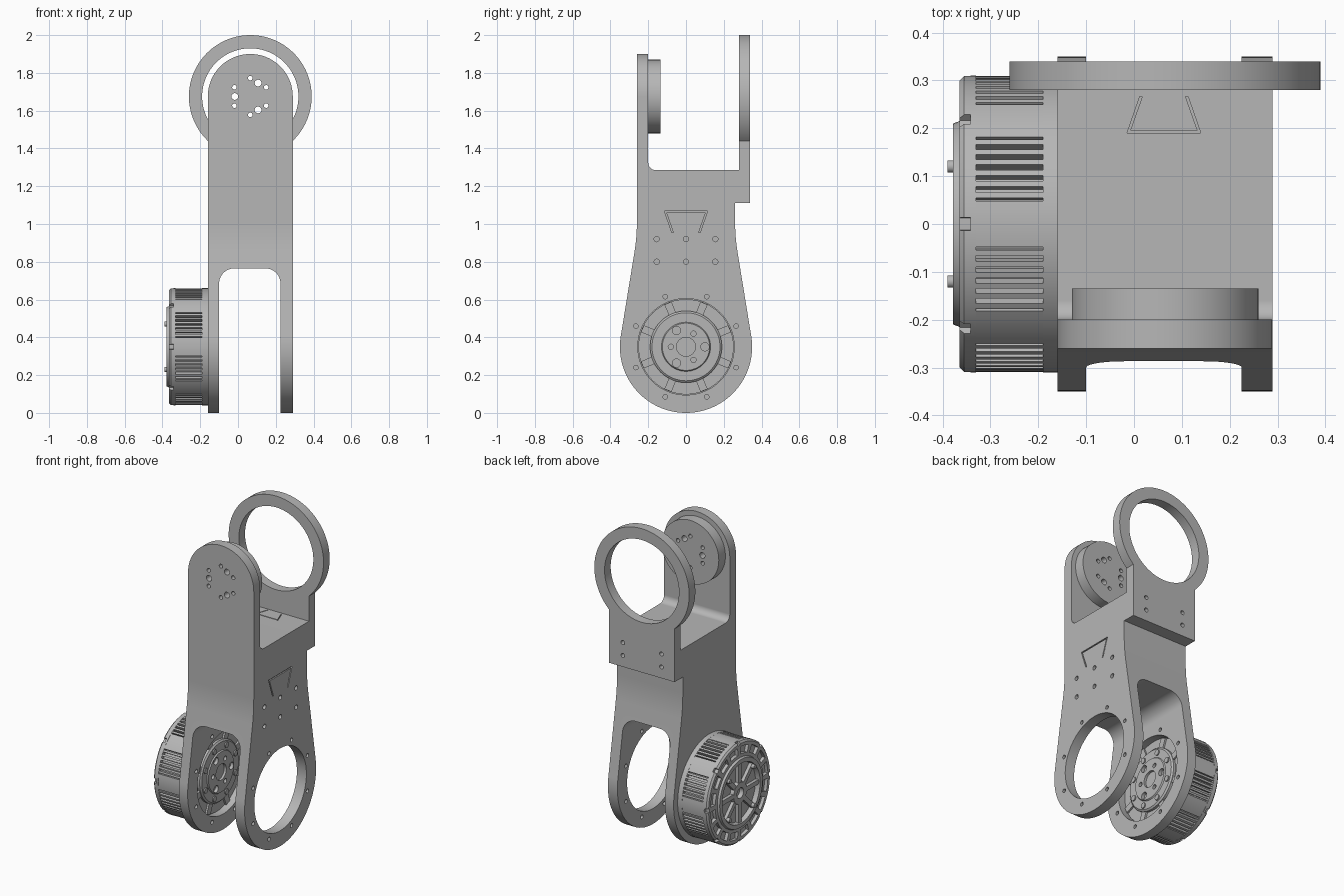
import bpy, bmesh, math
from math import sin, cos, radians

cube = bpy.data.objects.get("Cube")
if cube:
    bpy.data.objects.remove(cube, do_unlink=True)

grey = bpy.data.materials.new("machined_grey")
grey.use_nodes = True
GREY = (0.47, 0.47, 0.47, 1)
grey.diffuse_color = GREY
grey.node_tree.nodes["Principled BSDF"].inputs["Base Color"].default_value = GREY

HUB = (0, 0.35)         # lower joint centre in y, z
TOP = (0.065, 1.675)    # upper joint centre in x, z


def arc(c, r, a0, a1, n=24):
    steps = [radians(a0 + (a1 - a0) * i / n) for i in range(n + 1)]
    return [(c[0] + r * cos(a), c[1] + r * sin(a)) for a in steps]


def circle(c, r, n=32):
    return arc(c, r, 0, 360, n)[:-1]


def polar(c, r, a):
    return (c[0] + r * cos(radians(a)), c[1] + r * sin(radians(a)))


def hole_ring(c, r, size, start, count, n=16):
    return [circle(polar(c, r, start + 360 * i / count), size, n) for i in range(count)]


def sector(a, half, r0, r1, n=3):
    return arc(HUB, r0, a - half, a + half, n) + arc(HUB, r1, a + half, a - half, n)


def spoke(a, half_width, r0, r1):
    u = (cos(radians(a)), sin(radians(a)))
    return [(HUB[0] + r * u[0] - s * u[1], HUB[1] + r * u[1] + s * u[0])
            for r, s in ((r0, -half_width), (r1, -half_width), (r1, half_width), (r0, half_width))]


def make_object(name, bm):
    bmesh.ops.recalc_face_normals(bm, faces=bm.faces[:])
    mesh = bpy.data.meshes.new(name)
    bm.to_mesh(mesh)
    bm.free()
    mesh.materials.append(grey)
    obj = bpy.data.objects.new(name, mesh)
    bpy.context.collection.objects.link(obj)
    return obj


def prism(name, loops, axis, lo, hi):
    """Extrude closed 2D outlines along one axis."""
    place = {"x": lambda p, t: (t, p[0], p[1]),
             "y": lambda p, t: (p[0], t, p[1]),
             "z": lambda p, t: (p[0], p[1], t)}[axis]
    bm = bmesh.new()
    for loop in loops:
        a = [bm.verts.new(place(p, lo)) for p in loop]
        b = [bm.verts.new(place(p, hi)) for p in loop]
        bm.faces.new(a)
        bm.faces.new(b)
        for i in range(len(loop)):
            j = (i + 1) % len(loop)
            bm.faces.new((a[i], a[j], b[j], b[i]))
    return make_object(name, bm)


def lathe(name, profile, n=96):
    """Turn an (x, radius) profile about the lower joint axis."""
    bm = bmesh.new()
    rings = [[bm.verts.new((x, HUB[0] + r * cos(math.tau * i / n), HUB[1] + r * sin(math.tau * i / n)))
              for i in range(n)] for x, r in profile]
    for p, q in zip(rings, rings[1:]):
        for i in range(n):
            j = (i + 1) % n
            bm.faces.new((p[i], p[j], q[j], q[i]))
    bmesh.ops.remove_doubles(bm, verts=bm.verts[:], dist=1e-5)
    return make_object(name, bm)


def activate(obj):
    bpy.ops.object.select_all(action="DESELECT")
    obj.select_set(True)
    bpy.context.view_layer.objects.active = obj


def cut(obj, loops, axis, lo, hi, operation="DIFFERENCE"):
    cutter = prism("cutter", loops, axis, lo, hi)
    cutter.hide_render = True
    mod = obj.modifiers.new("cut", "BOOLEAN")
    mod.operation, mod.solver, mod.object = operation, "EXACT", cutter
    activate(obj)
    bpy.ops.object.modifier_apply(modifier=mod.name)
    bpy.data.objects.remove(cutter, do_unlink=True)


def finish(obj):
    activate(obj)
    bpy.ops.object.shade_smooth_by_angle(angle=radians(25))
    mod = obj.modifiers.new("even_shading", "WEIGHTED_NORMAL")
    mod.keep_sharp = True


# Main bracket: side outline crossed with front outline
bend = arc((1.26, 1.011), 1, 189.27, 180, 6)
side = (arc(HUB, 0.35, -189.27, 9.27, 72) + bend
        + [(0.26, 1.11), (0.28, 1.11), (0.28, 1.285)]
        + arc((-0.16, 1.325), 0.04, 270, 180, 8)
        + [(-0.20, 2), (-0.26, 2)] + [(-y, z) for y, z in reversed(bend)])
front = ([(-0.16, -0.1), (-0.10, -0.1)]
         + arc((-0.02, 0.685), 0.08, 180, 90, 12) + arc((0.145, 0.685), 0.08, 90, 0, 12)
         + [(0.225, -0.1), (0.29, -0.1)] + arc(TOP, 0.225, 0, 180, 48))
bracket = prism("main_bracket", [side], "x", -0.3, 0.4)
cut(bracket, [front], "y", -0.6, 0.6, "INTERSECT")

# Lower joint bores and their bolt circle
cut(bracket, [circle(HUB, 0.255, 80)] + hole_ring(HUB, 0.287, 0.012, 22.5, 8), "x", -0.3, 0.4)

# Blind side holes
cut(bracket, [circle((y, z), 0.014, 16) for y in (-0.155, 0, 0.155) for z in (0.80, 0.92)],
    "x", 0.25, 0.4)

# Upper joint hole pattern, shared by the plate and its flange
pattern = hole_ring(TOP, 0.097, 0.012, 30, 6) + hole_ring(TOP, 0.082, 0.018, 60, 3)
cut(bracket, pattern, "y", -0.4, -0.15)
flange = prism("upper_joint_flange", [circle(TOP, 0.195, 80)], "y", -0.20, -0.135)
cut(flange, pattern, "y", -0.4, 0)


# Shallow open trapezoid grooves on the side and the shelf
def groove(c, k):
    w = 0.004
    path = [(-0.075, -0.115), (-0.115, 0), (0.115, 0), (0.075, -0.115)]
    inner = [(-0.075 + 2 * w, -0.115), (-0.115 + 2.5 * w, -2 * w),
             (0.115 - 2.5 * w, -2 * w), (0.075 - 2 * w, -0.115)]
    return [(c[0] + a * abs(k), c[1] + b * k) for a, b in path + inner[::-1]]


cut(bracket, [groove((0, 1.07), 1)], "x", 0.282, 0.4)
cut(bracket, [groove((0.0625, 0.19), -0.67)], "z", 1.277, 1.32)

# Rear ring plate
ring = prism("rear_ring_plate",
             [[(-0.16, 1.11), (0.29, 1.11)] + arc(TOP, 0.325, -46.2, 226.2, 84)], "y", 0.28, 0.34)
cut(ring, [circle(TOP, 0.255, 96)], "y", 0.2, 0.4)
cut(ring, [circle((x, z), 0.013, 16) for x in (-0.07, 0.195) for z in (1.18, 1.26)], "y", 0.3, 0.4)

# Motor housing, from the outer hub round to the output face
motor = lathe("motor_housing", [
    (-0.345, 0), (-0.345, 0.032), (-0.372, 0.032), (-0.372, 0.065), (-0.35, 0.07),
    (-0.35, 0.18), (-0.378, 0.185), (-0.378, 0.21), (-0.365, 0.215), (-0.365, 0.30),
    (-0.355, 0.31), (-0.33, 0.31), (-0.33, 0.285), (-0.19, 0.285), (-0.19, 0.31),
    (-0.16, 0.31), (-0.16, 0.252), (-0.145, 0.252), (-0.145, 0.19), (-0.13, 0.19),
    (-0.122, 0.18), (-0.122, 0.13), (-0.115, 0.125), (-0.115, 0.05), (-0.13, 0.05), (-0.13, 0)])
eighths = [45 * i for i in range(8)]
cut(motor, [sector(22.5 * i + 11.25, 8, 0.235, 0.28, 6) for i in range(16)], "x", -0.4, -0.345)
cut(motor, [sector(a, 2.5, 0.293, 0.33) for a in eighths], "x", -0.4, -0.342)
cut(motor, hole_ring(HUB, 0.1, 0.022, 0, 3) + hole_ring(HUB, 0.08, 0.014, 60, 3), "x", -0.135, 0)

# Cooling fins in eight groups between solid lands
fins = [sector(a, 9, 0.28, 0.309, 6) for a in eighths]
fins += [sector(a + 11.25 + 4.5 * i, 1.1, 0.28, 0.309) for a in eighths for i in range(6)]
parts = [bracket, flange, ring, motor, prism("cooling_fins", fins, "x", -0.332, -0.188)]

# Spokes, pins and bolt heads on the motor faces
parts += [
    prism("outer_spokes", [spoke(a, 0.014, 0.06, 0.185) for a in eighths], "x", -0.37, -0.345),
    prism("outer_pins", hole_ring(HUB, 0.17, 0.013, 45, 4), "x", -0.39, -0.345),
    prism("inner_spokes", [spoke(a + 22.5, 0.02, 0.185, 0.25) for a in eighths], "x", -0.15, -0.134),
    prism("output_bolt_heads", hole_ring(HUB, 0.157, 0.017, 22.5, 8), "x", -0.13, -0.115)]

for part in parts:
    finish(part)
